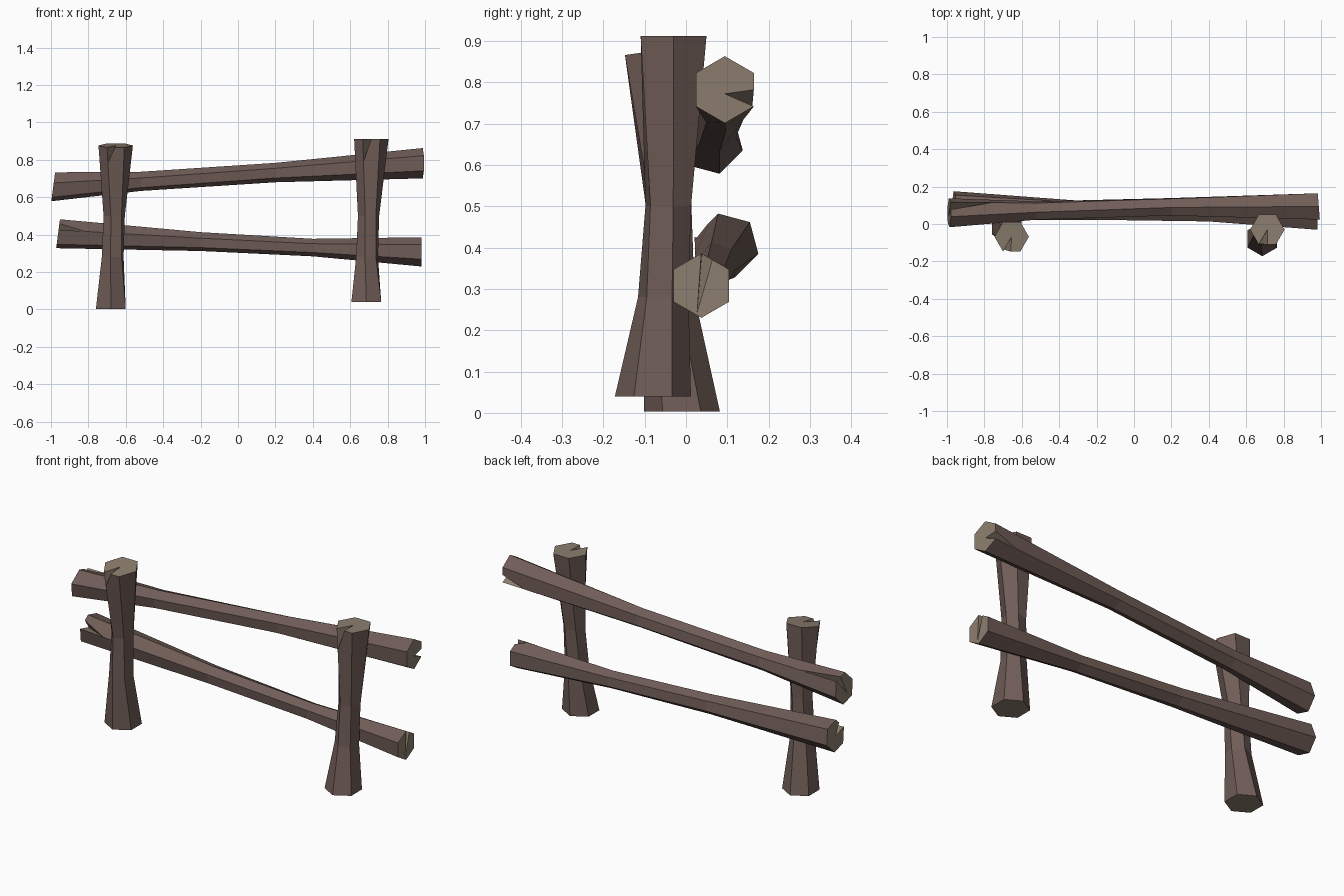
import bpy, bmesh
from math import cos, sin, radians
from mathutils import Vector

cube = bpy.data.objects.get("Cube")
if cube:
    bpy.data.objects.remove(cube, do_unlink=True)


def material(name, rgb):
    m = bpy.data.materials.new(name)
    m.use_nodes = True
    m.diffuse_color = (*rgb, 1)
    m.node_tree.nodes["Principled BSDF"].inputs["Base Color"].default_value = (*rgb, 1)
    return m


BARK = material("brown_bark", (0.162, 0.109, 0.095))
WOOD = material("cut_wood", (0.262, 0.209, 0.156))
SIDES = 6


def log(name, axis, rings, tilts=((0, 0), (0, 0)), notches=()):
    """Six-sided log. rings: (centre, radius, phase); notches: (end, corner, next corner, Q share, core offset, depth)."""
    bm = bmesh.new()
    u, v, w = {"z": ((1, 0, 0), (0, 1, 0), (0, 0, 1)), "x": ((0, 1, 0), (0, 0, 1), (1, 0, 0))}[axis]
    u, v, w = Vector(u), Vector(v), Vector(w)
    tilt_by_ring = {0: tilts[0], len(rings) - 1: tilts[1]}

    def place(n, a, b):
        ta, tb = tilt_by_ring.get(n, (0, 0))
        return bm.verts.new(Vector(rings[n][0]) + u * a + v * b + w * (ta * a + tb * b))

    grid = []
    for n, (centre, radius, phase) in enumerate(rings):
        angles = [radians(phase + 360 * k / SIDES) for k in range(SIDES)]
        grid.append([place(n, radius * cos(t), radius * sin(t)) for t in angles])

    # bark sides and sawn ends
    sides = []
    for lower, upper in zip(grid, grid[1:]):
        for k in range(SIDES):
            j = (k + 1) % SIDES
            sides.append([lower[k], lower[j], upper[j], upper[k]])
    caps = {0: list(reversed(grid[0])), -1: list(grid[-1])}

    def insert(face, a, b, new):
        """Put new vertices between neighbours a and b, whichever way round the face runs."""
        i, j = face.index(a), face.index(b)
        if (i + 1) % len(face) == j:
            face[i + 1:i + 1] = new
        else:
            face[j + 1:j + 1] = new[::-1]

    # split in the end grain, running out along one long corner
    splits = []
    for end, i, j, share, core, depth in notches:
        ring, inner = grid[end], grid[1 if end == 0 else -2]
        a, b, far = ring[i], ring[j], inner[i]
        q = bm.verts.new(a.co.lerp(b.co, share))
        c = place(end % len(rings), *core)
        d = bm.verts.new(a.co + (far.co - a.co).normalized() * depth)
        insert(caps[end], a, b, [c, q])
        for face in sides:
            if a in face and far in face:
                if b in face:
                    insert(face, a, b, [q])
                    face[face.index(a)] = d
                else:
                    insert(face, a, far, [d])
        splits += [[a, c, d], [q, c, d]]

    for face in sides:
        bm.faces.new(face).material_index = 0
    for face in list(caps.values()) + splits:
        bm.faces.new(face).material_index = 1
    bmesh.ops.recalc_face_normals(bm, faces=bm.faces)
    mesh = bpy.data.meshes.new(name)
    bm.to_mesh(mesh)
    bm.free()
    mesh.materials.append(BARK)
    mesh.materials.append(WOOD)
    obj = bpy.data.objects.new(name, mesh)
    bpy.context.collection.objects.link(obj)


# upright posts
log("right_post", "z",
    [((-.68, -.01, .003), .092, 30), ((-.67, -.04, .28), .062, 20),
     ((-.662, -.042, .5), .058, 12), ((-.654, -.068, .877), .092, 0)],
    tilts=((0, 0), (0, .14)),
    notches=[(-1, 4, 5, .45, (0, 0), .08)])
log("left_post", "z",
    [((.686, -.08, .04), .092, 30), ((.69, -.055, .28), .062, 20),
     ((.698, -.043, .5), .058, 12), ((.713, -.03, .912), .092, 0)],
    notches=[(-1, 4, 5, .5, (0, 0), .12)])

# leaning rails behind the posts
log("upper_rail", "x",
    [((-.988, .06, .656), .08, 45), ((-.52, .072, .685), .052, 40),
     ((.2, .092, .732), .052, 34), ((.988, .094, .782), .081, 30)],
    tilts=((0, .13), (-.08, 0)),
    notches=[(0, 0, 1, .5, (-.02, -.03), .22), (-1, 5, 0, .5, (0, -.01), .13)])
log("lower_rail", "x",
    [((-.962, .098, .405), .08, 45), ((-.2, .07, .363), .051, 39),
     ((.4, .056, .331), .047, 34), ((.98, .037, .308), .078, 30)],
    tilts=((0, .13), (0, 0)),
    notches=[(0, 2, 1, .6, (0, 0), .14), (-1, 1, 0, .4, (-.01, -.065), .06)])
